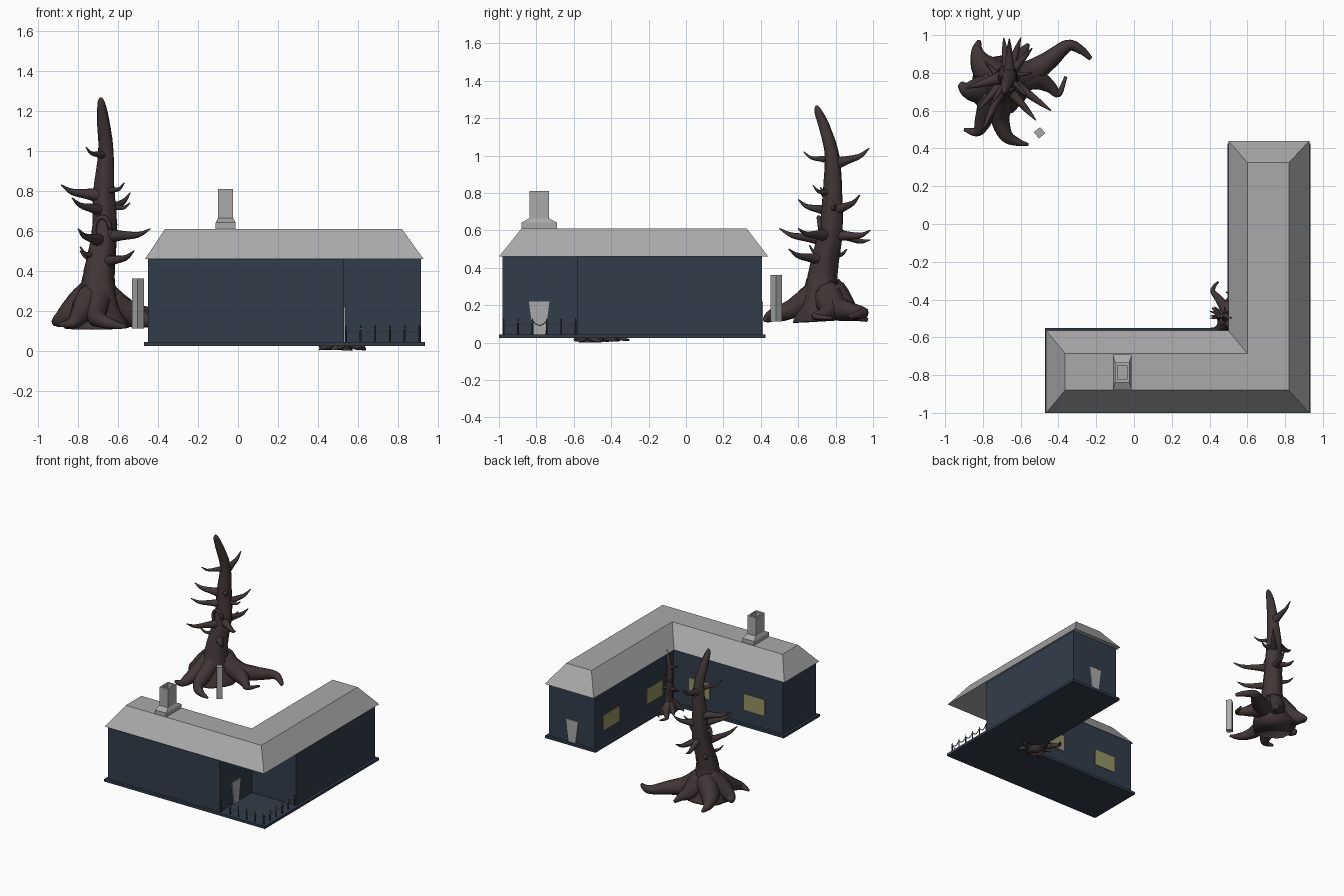
import bpy, bmesh, math, random
from mathutils import Vector, Matrix

if "Cube" in bpy.data.objects:
    bpy.data.objects.remove(bpy.data.objects["Cube"])

random.seed(4)


def material(name, rgb):
    m = bpy.data.materials.new(name)
    m.diffuse_color = (*rgb, 1)
    m.use_nodes = True
    m.node_tree.nodes["Principled BSDF"].inputs["Base Color"].default_value = m.diffuse_color
    return m


NAVY = material("dark navy", (0.032, 0.046, 0.070))
GREY = material("stone grey", (0.40, 0.40, 0.40))
BARK = material("dark bark", (0.052, 0.037, 0.036))
GLOW = material("pale yellow glass", (0.30, 0.30, 0.13))


def finish(bm, name, mat, smooth=False):
    bmesh.ops.recalc_face_normals(bm, faces=bm.faces[:])
    me = bpy.data.meshes.new(name)
    bm.to_mesh(me)
    bm.free()
    me.materials.append(mat)
    for p in me.polygons:
        p.use_smooth = smooth
    ob = bpy.data.objects.new(name, me)
    bpy.context.collection.objects.link(ob)
    return ob


def loft(name, loops, mat):
    """Join matching loops of points with quads and cap both ends."""
    bm = bmesh.new()
    rings = [[bm.verts.new(p) for p in lp] for lp in loops]
    n = len(rings[0])
    for a, b in zip(rings, rings[1:]):
        for i in range(n):
            bm.faces.new((a[i], a[(i + 1) % n], b[(i + 1) % n], b[i]))
    bm.faces.new(rings[0][::-1])
    bm.faces.new(rings[-1])
    return finish(bm, name, mat)


def prism(name, outline, z0, z1, mat):
    return loft(name, [[(x, y, z) for x, y in outline] for z in (z0, z1)], mat)


def rect(x0, x1, y0, y1, z):
    return [(x0, y0, z), (x1, y0, z), (x1, y1, z), (x0, y1, z)]


def ell(x0, x1, xi, y0, y1, yi):
    return [(x0, y0), (x1, y0), (x1, y1), (xi, y1), (xi, yi), (x0, yi)]


def spline(pts, steps):
    """Catmull-Rom through (x, y, z, radius) points."""
    p = [Vector(q) for q in pts]
    p = [2 * p[0] - p[1]] + p + [2 * p[-1] - p[-2]]
    out = []
    for i in range(1, len(p) - 2):
        a, b, c, d = p[i - 1:i + 3]
        for k in range(steps):
            t = k / steps
            out.append(0.5 * (2 * b + (c - a) * t + (2 * a - 5 * b + 4 * c - d) * t * t
                              + (3 * b - a - 3 * c + d) * t ** 3))
    return out + [p[-2]]


def tube(bm, pts, sides=10, steps=5, wobble=0.0):
    path = spline(pts, steps)
    pos = [q.to_3d() for q in path]
    u, rings = None, []
    for i, q in enumerate(path):
        t = (pos[min(i + 1, len(pos) - 1)] - pos[max(i - 1, 0)]).normalized()
        u = (t.orthogonal() if u is None else u - t * u.dot(t)).normalized()
        v = t.cross(u)
        ring = []
        for k in range(sides):
            a = 2 * math.pi * k / sides
            r = max(q[3], 0.002) * (1 + wobble * math.sin(5 * a + i * 0.25) + wobble * random.uniform(-.4, .4))
            ring.append(bm.verts.new(pos[i] + r * (u * math.cos(a) + v * math.sin(a))))
        rings.append(ring)
    for a, b in zip(rings, rings[1:]):
        for k in range(sides):
            bm.faces.new((a[k], a[(k + 1) % sides], b[(k + 1) % sides], b[k]))
    bm.faces.new(rings[0][::-1])
    bm.faces.new(rings[-1])


# House: slab, walls with a corner porch cut out, flat-topped hip roof
prism("floor_slab", ell(-.47, .935, .495, -1, .425, -.55), .025, .045, NAVY)
prism("walls", [(-.45, -.98), (.53, -.98), (.53, -.58), (.915, -.58), (.915, .405),
                (.512, .405), (.512, -.572), (-.45, -.572)], .045, .462, NAVY)
eave, top = ell(-.465, .928, .5, -1, .44, -.565), ell(-.365, .82, .6, -.88, .325, -.685)
loft("roof", [[(x, y, .46) for x, y in eave], [(x, y, .61) for x, y in top]], GREY)

# Chimney: flared foot, shaft and sunken flue
loft("chimney", [rect(-.112, -.012, -.88, -.69, .605), rect(-.112, -.012, -.88, -.69, .642),
                 rect(-.1, -.025, -.838, -.732, .665), rect(-.1, -.025, -.838, -.732, .81),
                 rect(-.088, -.037, -.822, -.748, .81), rect(-.088, -.037, -.822, -.748, .69)], GREY)

# Tapered doors on the porch wall and the rear gable
door = [(-.032, .045), (.032, .045), (.055, .22), (-.055, .22)]
loft("porch_door", [[(x, -.785 + a, z) for a, z in door] for x in (.528, .538)], GREY)
loft("rear_door", [[(.71 + a, y, z) for a, z in door] for y in (.403, .413)], GREY)

# Glowing courtyard windows
for i, y in enumerate((.205, -.335)):
    prism(f"west_window_{i}", [(.506, y - .1), (.514, y - .1), (.514, y + .1), (.506, y + .1)], .15, .27, GLOW)
for i, x in enumerate((.28, -.2)):
    prism(f"north_window_{i}", [(x - .09, -.574), (x + .09, -.574), (x + .09, -.566), (x - .09, -.566)],
          .15, .275, GLOW)

# Porch fence: thin posts joined by sagging chains
posts = [(.54 + .0735 * i, -.975) for i in range(6)] + [(.9075, -.975 + .077 * i) for i in range(1, 6)]
bm = bmesh.new()
for x, y in posts:
    tube(bm, [(x, y, .04, .005), (x, y, .115, .005), (x, y, .13, .002)], 6, 1)
finish(bm, "fence_posts", NAVY)
bm = bmesh.new()
for (x0, y0), (x1, y1) in zip(posts, posts[1:]):
    n = 12
    tube(bm, [(x0 + (x1 - x0) * k / n, y0 + (y1 - y0) * k / n, .117 - .025 * math.sin(math.pi * k / n),
               .005 if k % 2 else .002) for k in range(n + 1)], 5, 1)
finish(bm, "fence_chains", GREY)

# Standing stone beside the tree
c, s = .03 * math.cos(math.radians(85)), .03 * math.sin(math.radians(85))
prism("standing_stone", [(-.5 + c, .483 + s), (-.5 - s, .483 + c), (-.5 - c, .483 - s), (-.5 + s, .483 - c)],
      .112, .362, GREY)

# Dead tree trunk
trunk = [(-.71, .735, .115, .16), (-.71, .73, .2, .13), (-.70, .725, .3, .092), (-.695, .735, .4, .076),
         (-.67, .775, .6, .063), (-.67, .785, .8, .052), (-.66, .78, 1.0, .038), (-.675, .74, 1.15, .03),
         (-.685, .705, 1.24, .019), (-.686, .7, 1.268, .006)]
bm = bmesh.new()
tube(bm, trunk, 20, 6, .05)

# Roots
roots = [
    [(-.66, .76, .27, .07), (-.55, .80, .19, .065), (-.45, .87, .17, .05), (-.35, .945, .16, .032),
     (-.28, .92, .15, .022), (-.23, .875, .14, .012)],
    [(-.64, .75, .24, .07), (-.53, .77, .18, .06), (-.45, .73, .15, .035), (-.40, .69, .14, .018), (-.36, .78, .13, .008)],
    [(-.70, .70, .27, .07), (-.71, .57, .18, .052), (-.68, .47, .15, .036), (-.62, .435, .13, .022), (-.56, .42, .12, .008)],
    [(-.74, .70, .27, .07), (-.79, .57, .18, .05), (-.83, .49, .14, .028), (-.90, .50, .13, .008)],
    [(-.72, .75, .29, .08), (-.81, .71, .21, .07), (-.88, .71, .16, .045), (-.92, .74, .14, .018)],
    [(-.71, .77, .28, .08), (-.79, .83, .19, .07), (-.83, .91, .15, .035), (-.82, .97, .12, .01)],
    [(-.67, .78, .27, .08), (-.64, .85, .19, .06), (-.59, .91, .15, .03), (-.56, .95, .12, .01)],
]
for r in roots:
    tube(bm, r, 12, 6, .05)

# Branches: tip position, height on the trunk, thickness
path = spline(trunk, 8)
branches = [
    ((-.885, .72, .83), .78, .026), ((-.76, .63, 1.02), .98, .015), ((-.66, .98, 1.04), .95, .022),
    ((-.83, .60, .765), .70, .022), ((-.54, .93, .79), .71, .022), ((-.57, .68, .84), .79, .015),
    ((-.44, .60, .61), .57, .024), ((-.60, .985, .60), .57, .024), ((-.69, .985, .55), .60, .022),
    ((-.80, .50, .61), .55, .024), ((-.52, .55, .50), .45, .024), ((-.79, .86, .50), .46, .018),
    ((-.54, .80, .74), .72, .016), ((-.79, .66, .52), .46, .016)]
for tip, z, r in branches:
    a = min(path, key=lambda q: abs(q[2] - z)).to_3d()
    d = Vector(tip) - a
    m1, m2 = a + d * .4 + Vector((0, 0, -.012)), a + d * .75 + Vector((0, 0, -.02))
    tube(bm, [(*a, r * 1.7), (*m1, r), (*m2, r * .6), (*tip, .003)], 8, 4)

# Oval knot hole rim on the front of the trunk
rim = [(-.68 + .04 * math.cos(t), .718 - .008 * math.sin(t), .605 + .065 * math.sin(t), .012)
       for t in (math.tau * k / 16 for k in range(17))]
tube(bm, rim, 8, 1)
tree = finish(bm, "dead_tree", BARK, True)

# Small tree in the courtyard corner, a turned and shrunken copy
low = min(v.co.z for v in tree.data.vertices)
small = bpy.data.objects.new("small_dead_tree", tree.data)
bpy.context.collection.objects.link(small)
small.matrix_world = (Matrix.Translation((.495, -.495, 0)) @ Matrix.Rotation(math.pi / 2, 4, 'Z')
                      @ Matrix.Scale(.42, 4) @ Matrix.Translation((.68, -.76, -low)))
